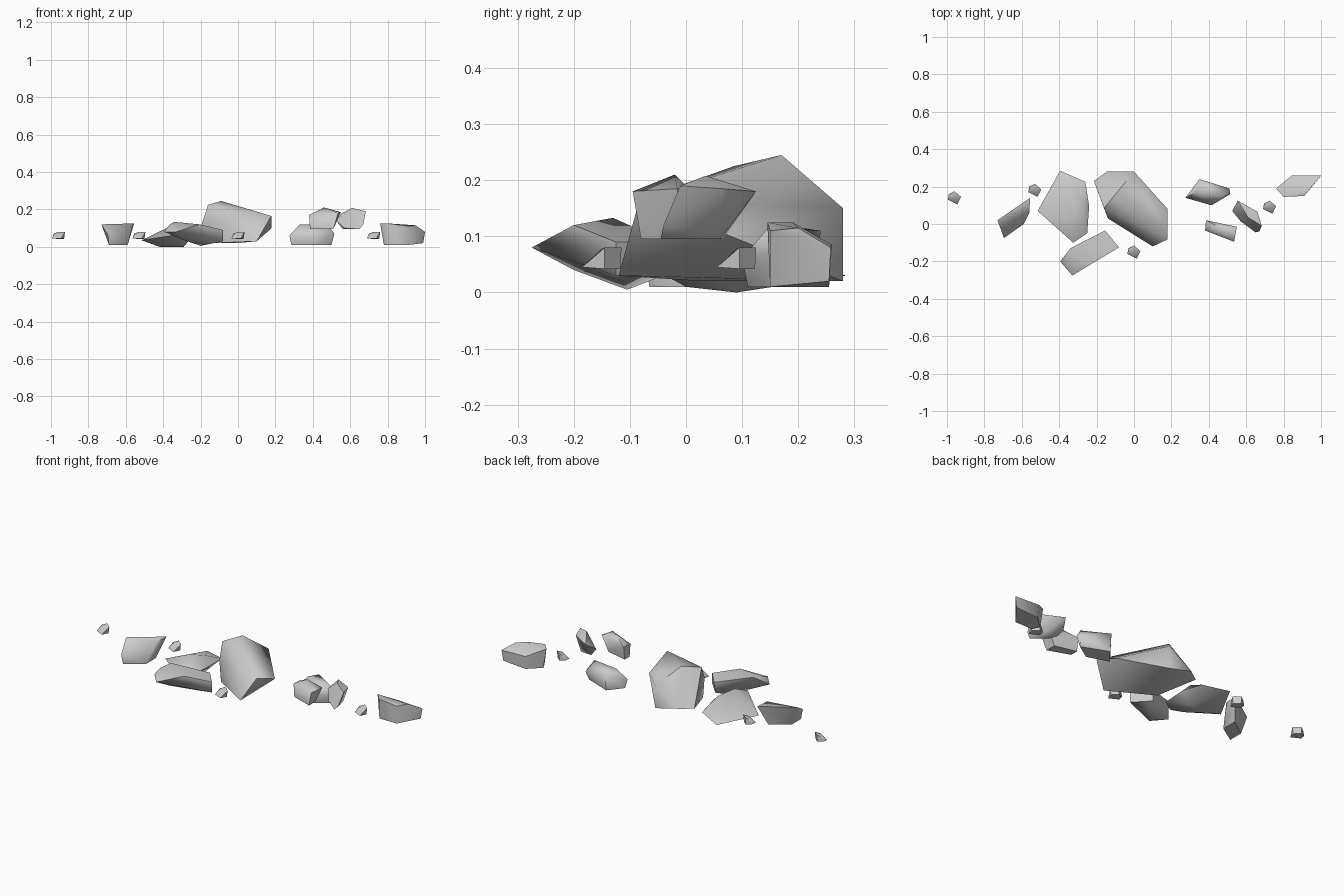
import bpy
import bmesh
import math
from mathutils import Vector

# Remove only the default cube
default_cube = bpy.data.objects.get("Cube")
if default_cube:
    bpy.data.objects.remove(default_cube, do_unlink=True)


def make_material(name, color):
    material = bpy.data.materials.new(name)
    material.use_nodes = True
    material.diffuse_color = color
    shader = material.node_tree.nodes.get("Principled BSDF")
    shader.inputs["Base Color"].default_value = color
    shader.inputs["Roughness"].default_value = 0.9
    return material


stone_grey = make_material("stone grey", (0.6, 0.6, 0.6, 1.0))
CENTIMETRE = 0.01


def make_rock(name, corners, location=(0, 0, 0)):
    """Wrap a few corner points (in hundredths) in a faceted convex boulder."""
    builder = bmesh.new()
    for corner in corners:
        builder.verts.new(Vector(corner) * CENTIMETRE)
    hull = bmesh.ops.convex_hull(builder, input=builder.verts[:])
    unused = [item for item in hull["geom_interior"] + hull["geom_unused"]
              if isinstance(item, bmesh.types.BMVert) and item.is_valid]
    bmesh.ops.delete(builder, geom=list(set(unused)), context="VERTS")
    # Merge nearly flat neighbours into broad facets
    bmesh.ops.dissolve_limit(builder, angle_limit=math.radians(4),
                             verts=builder.verts[:], edges=builder.edges[:])
    bmesh.ops.recalc_face_normals(builder, faces=builder.faces[:])

    mesh = bpy.data.meshes.new(name)
    builder.to_mesh(mesh)
    builder.free()
    mesh.materials.append(stone_grey)
    rock = bpy.data.objects.new(name, mesh)
    rock.location = location
    bpy.context.collection.objects.link(rock)

    # Soft shading across blunt edges, crisp shading at steep ones
    bpy.ops.object.select_all(action="DESELECT")
    rock.select_set(True)
    bpy.context.view_layer.objects.active = rock
    bpy.ops.object.shade_smooth_by_angle(angle=math.radians(60))
    return rock


# Largest boulder in the middle
make_rock("central_boulder", [
    (-9, 17, 24.5), (-16, 8.5, 22.5), (17.8, -8.3, 16.5), (0, 28, 15),
    (18, 8, 10), (-14, 3, 14), (-21.5, 23, 5.5), (-14.5, 28, 5.5),
    (10, -12, 3), (-13, 3, 2), (0, 28, 2),
])

# Broad low slab beside the boulder
make_rock("broad_slab", [
    (-33, 3, 12.5), (-28, 11, 10), (-39.5, 28.5, 3), (-26, 22.5, 4.5),
    (-24, 9.5, 6), (-25, -5, 6), (-32.5, -10, 6.5), (-51.5, 7, 3.5),
    (-42, 9, 0), (-29, 9, 0), (-33, 0, 1),
])

# Tilted wedge lying in front
make_rock("front_wedge", [
    (-34, -13, 13.3), (-36.5, -19, 12), (-20.5, -20, 12), (-15.5, -3.5, 9),
    (-8, -12.5, 9), (-33, -27.5, 8), (-39.5, -20, 8), (-8, -12.5, 3),
    (-30, -20, 4), (-16, -4, 3), (-20, -10.5, 0.5),
])

# Flat-topped stone towards the right end
make_rock("flat_topped_stone", [
    (-55.5, 14, 12.5), (-56, 6, 12.5), (-73, 2, 12), (-69.5, -7.5, 6.5),
    (-69, -6.5, 1), (-59, 0, 1), (-69, 2, 1), (-59, 9, 1),
])

# Cluster on the left: one stone on the ground, two raised behind and before
make_rock("cluster_base_stone", [
    (33, 17, 12), (35, 24, 11), (48, 15, 12), (27.5, 14, 6),
    (51.5, 16, 7), (51, 19, 6), (41.5, 10, 6), (28.5, 15, 1),
    (50, 17, 1), (35, 23, 1), (41, 11, 1),
])
make_rock("cluster_front_stone", [
    (46, -2, 21), (55, -1.5, 18.5), (53.5, -9.5, 18), (38.5, 2, 17),
    (38, -3.5, 17), (38.5, -3.5, 9.5), (38.5, 1, 9.5), (51, -8, 9.5),
    (51, -2, 9.5),
])
make_rock("cluster_side_stone", [
    (61, 3.5, 20.8), (55.5, 12.5, 18), (68.3, -1, 19), (66, 6.5, 18.5),
    (67, -4, 12), (65, -4.5, 9.5), (52.5, 7, 14), (56, 6.5, 9.5),
    (57, 1.5, 10), (63, 6, 9.5),
])

# Pointed stone at the far left end
make_rock("far_pointed_stone", [
    (80, 14.5, 12.5), (76, 19, 12.5), (95, 20, 11.5), (91, 15, 11),
    (84.5, 26, 8.5), (100, 25.8, 8), (99, 25.5, 2), (80, 15, 1),
    (78, 19, 1), (85, 25.5, 1), (91, 15, 1),
])

# Matching pebbles scattered around
PEBBLE = [
    (3.5, 0.5, 8), (0, 3.5, 8), (-2.5, 2, 7), (0, 0, 7.8),
    (1.5, -3.5, 4.5), (-3.5, -1, 4.5), (3, 0.5, 4.2), (-3, 2, 4.5), (0, 3.3, 4.2),
]
spots = {"far_right": (-0.96, 0.14), "right": (-0.53, 0.18),
         "front": (0, -0.15), "left": (0.725, 0.09)}
for side, (x, y) in spots.items():
    make_rock(side + "_pebble", PEBBLE, (x, y, 0))
